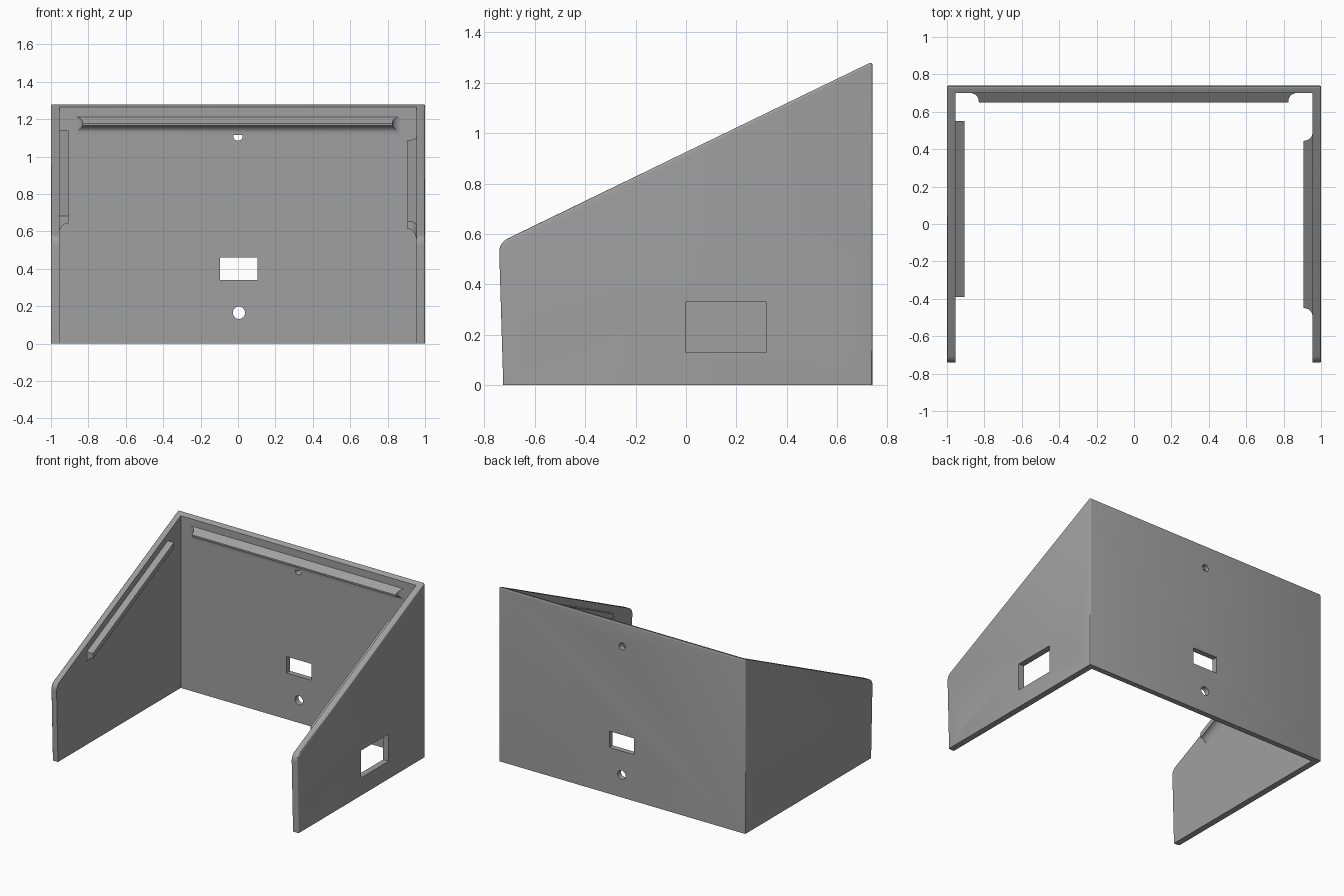
import bpy, bmesh, math
from mathutils import Vector

if "Cube" in bpy.data.objects:
    bpy.data.objects.remove(bpy.data.objects["Cube"])

W, T, BACK = 1.0, 0.045, 0.74      # half width, wall thickness, back plane
INNER_X, INNER_Y = W - T, BACK - 0.04
SLOPE, RISE = 0.485, 0.925         # sloping rim: z = RISE + SLOPE * y

grey = bpy.data.materials.new("grey_plastic")
grey.diffuse_color = (0.35, 0.35, 0.35, 1)
grey.use_nodes = True
grey.node_tree.nodes["Principled BSDF"].inputs["Base Color"].default_value = grey.diffuse_color


def finish(name, bm, smooth=True):
    bmesh.ops.recalc_face_normals(bm, faces=bm.faces)
    mesh = bpy.data.meshes.new(name)
    bm.to_mesh(mesh)
    bm.free()
    ob = bpy.data.objects.new(name, mesh)
    bpy.context.collection.objects.link(ob)
    mesh.materials.append(grey)
    if smooth:
        shade(ob)
    return ob


def shade(ob):
    bpy.ops.object.select_all(action='DESELECT')
    ob.select_set(True)
    bpy.context.view_layer.objects.active = ob
    bpy.ops.object.shade_smooth_by_angle(angle=math.radians(30))


def rounded(prev, corner, nxt, size, steps=6):
    """Points of a rounded corner between two straight edges."""
    p, c, n = Vector(prev), Vector(corner), Vector(nxt)
    a = c + (p - c).normalized() * size
    b = c + (n - c).normalized() * size
    return [a * (1 - t) ** 2 + c * 2 * t * (1 - t) + b * t * t
            for t in (i / steps for i in range(steps + 1))]


# Shell: extruded side profile with softened outer edges
foot, heel = (-0.725, 0), (BACK, 0)
peak = (BACK, RISE + SLOPE * BACK)
brow = (-0.742, RISE - SLOPE * 0.742)
profile = [Vector(foot), Vector(heel)]
profile += rounded(heel, peak, brow, 0.018, 4)
profile += rounded(peak, brow, foot, 0.04)
bm = bmesh.new()
rings = [[bm.verts.new((x, p.x, p.y)) for p in profile] for x in (-W, W)]
bm.faces.new(rings[0])
bm.faces.new(rings[1])
for i in range(len(profile)):
    j = (i + 1) % len(profile)
    bm.faces.new((rings[0][i], rings[0][j], rings[1][j], rings[1][i]))
bmesh.ops.recalc_face_normals(bm, faces=bm.faces)
rim = [e for e in bm.edges
       if abs(e.verts[0].co.x - e.verts[1].co.x) < 1e-5
       and max(v.co.z for v in e.verts) > 1e-4]
bmesh.ops.bevel(bm, geom=rim, offset=0.012, segments=3, profile=0.5,
                affect='EDGES', clamp_overlap=True)
shell = finish("shell", bm, False)


def cut(bm):
    """Subtract a closed shape from the shell."""
    cutter = finish("cutter", bm, False)
    cutter.hide_render = True
    mod = shell.modifiers.new("cut", 'BOOLEAN')
    mod.operation, mod.solver, mod.object = 'DIFFERENCE', 'EXACT', cutter
    bpy.context.view_layer.objects.active = shell
    bpy.ops.object.modifier_apply(modifier=mod.name)
    bpy.data.objects.remove(cutter)


def cut_box(lo, hi):
    lo, hi = Vector(lo), Vector(hi)
    bm = bmesh.new()
    bmesh.ops.create_cube(bm, size=1)
    for v in bm.verts:
        v.co = (lo + hi) / 2 + v.co * (hi - lo)
    cut(bm)


def cut_hole(center, radius, length, axis):
    bm = bmesh.new()
    bmesh.ops.create_cone(bm, cap_ends=True, segments=32, radius1=radius,
                          radius2=radius, depth=length)
    turn = Vector((0, 0, 1)).rotation_difference(Vector(axis))
    for v in bm.verts:
        v.co = turn @ v.co + Vector(center)
    cut(bm)


# Open interior, then windows and screw holes
cut_box((-INNER_X, -2, -1), (INNER_X, INNER_Y, 3))
cut_box((0.9, 0.0, 0.13), (1.1, 0.32, 0.33))
cut_box((-0.095, 0.6, 0.34), (0.105, 0.9, 0.46))
for y in (-0.595, 0.6):
    cut_hole((0, y, 0.13), 0.033, 2.4, (1, 0, 0))
cut_hole((0, BACK, 1.11), 0.025, 0.3, (0, 1, 0))
cut_hole((0.005, BACK, 0.165), 0.033, 0.3, (0, 1, 0))
shade(shell)


def rail(name, place, u0, u1, top, slope, tilt, tip, end_cove):
    """Ledge on a wall: flat top, coved underside, optionally coved ends."""
    depth, r = 0.05, 0.045
    layers = [(-0.01, r)]
    for i in range(9):
        a = math.pi / 2 * i / 8
        layers.append((r - r * math.cos(a), r - r * math.sin(a)))
    layers.append((depth, 0))
    bm = bmesh.new()
    loops = []
    for d, e in layers:
        s = e * end_cove
        ends = (u0 - s, u1 + s)
        hi = [(u, top + slope * u - tilt * d) for u in ends]
        lo = [(u, top + slope * u - tilt * depth - tip - 1.1 * e) for u in ends]
        loops.append([bm.verts.new(place(u, v, d))
                      for u, v in (hi[0], hi[1], lo[1], lo[0])])
    for a, b in zip(loops, loops[1:]):
        for i in range(4):
            j = (i + 1) % 4
            bm.faces.new((a[i], a[j], b[j], b[i]))
    bm.faces.new(loops[0])
    bm.faces.new(loops[-1])
    return finish(name, bm)


# Support ledges just below the sloping rim
rail("left_ledge", lambda u, v, d: (-INNER_X + d, u, v),
     -0.39, 0.55, RISE - 0.053, SLOPE, 0, 0.04, 0)
rail("right_ledge", lambda u, v, d: (INNER_X - d, u, v),
     -0.45, 0.445, RISE - 0.053, SLOPE, 0, 0.04, 1)
rail("back_ledge", lambda u, v, d: (u, INNER_Y - d, v),
     -0.83, 0.825, 1.212, 0, 0.7, 0.012, 1)
